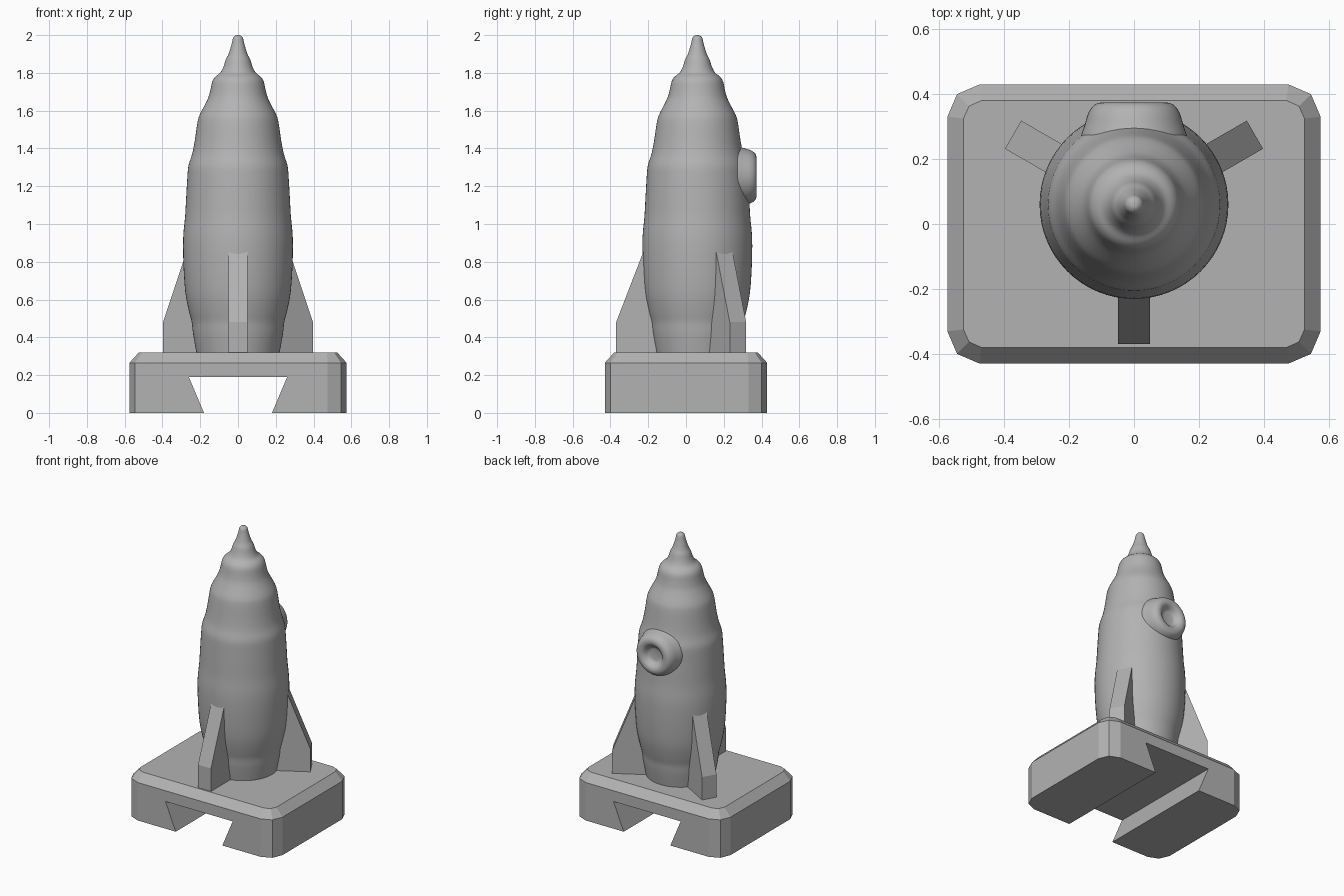
import bpy, bmesh, math
from mathutils import Matrix, Vector

if "Cube" in bpy.data.objects:
    bpy.data.objects.remove(bpy.data.objects["Cube"])

AXIS_Y = 0.06  # rocket axis offset from the base centre

grey = bpy.data.materials.new("plain grey")
grey.diffuse_color = (0.45, 0.45, 0.45, 1)
grey.use_nodes = True
grey.node_tree.nodes["Principled BSDF"].inputs["Base Color"].default_value = grey.diffuse_color


def finish(name, bm, smooth=None):
    bmesh.ops.recalc_face_normals(bm, faces=bm.faces[:])
    mesh = bpy.data.meshes.new(name)
    bm.to_mesh(mesh)
    bm.free()
    ob = bpy.data.objects.new(name, mesh)
    bpy.context.collection.objects.link(ob)
    mesh.materials.append(grey)
    bpy.ops.object.select_all(action='DESELECT')
    ob.select_set(True)
    bpy.context.view_layer.objects.active = ob
    if smooth:
        bpy.ops.object.shade_smooth_by_angle(angle=math.radians(smooth))
    return ob


def loft(bm, rings):
    """Skin closed rings of equal length and cap both ends."""
    vs = [[bm.verts.new(p) for p in ring] for ring in rings]
    n = len(vs[0])
    for a, b in zip(vs, vs[1:]):
        for i in range(n):
            j = (i + 1) % n
            bm.faces.new((a[i], a[j], b[j], b[i]))
    bm.faces.new(vs[0])
    bm.faces.new(vs[-1])


def spline(pts, steps):
    """Smooth curve through the profile points."""
    p = [Vector(q) for q in pts]
    p = [2 * p[0] - p[1]] + p + [2 * p[-1] - p[-2]]
    out = []
    for a, b, c, d in zip(p, p[1:], p[2:], p[3:]):
        for k in range(steps):
            t = k / steps
            out.append(0.5 * (2 * b + (c - a) * t + (2 * a - 5 * b + 4 * c - d) * t ** 2
                              + (3 * b - a - 3 * c + d) * t ** 3))
    return out + [p[-2]]


def lathe(pts, segs, steps):
    """Turn (radius, height) points about z."""
    bm = bmesh.new()
    loft(bm, [[(r * math.cos(2 * math.pi * i / segs), r * math.sin(2 * math.pi * i / segs), h)
               for i in range(segs)] for r, h in spline(pts, steps)])
    return bm


def prism(bm, outline, half):
    """Extrude an (x, z) outline from y = -half to y = half."""
    loft(bm, [[(x, s * half, z) for x, z in outline] for s in (-1, 1)])


# Base block with cut corners and a chamfered top edge
def base_ring(z, inset, cut, mid):
    hx, hy = 0.575 - inset, 0.43 - inset
    corner = [(hx, hy - cut), (hx - mid, hy - mid), (hx - cut, hy)]
    ring = []
    for sx, sy in ((1, 1), (-1, 1), (-1, -1), (1, -1)):
        pts = [(sx * x, sy * y, z) for x, y in corner]
        ring += pts if sx * sy > 0 else pts[::-1]
    return ring


bm = bmesh.new()
loft(bm, [base_ring(0, 0, 0.1, 0.03), base_ring(0.265, 0, 0.1, 0.03),
          base_ring(0.32, 0.05, 0.055, 0.017)])
base = finish("base", bm)

# Dovetail slot through the underside
bm = bmesh.new()
s = 0.08 / 0.19
prism(bm, [(-0.18 + 0.1 * s, -0.1), (0.18 - 0.1 * s, -0.1), (0.26, 0.19), (-0.26, 0.19)], 0.6)
cutter = finish("slot_cutter", bm)
cutter.hide_render = True
mod = base.modifiers.new("slot", 'BOOLEAN')
mod.operation, mod.object, mod.solver = 'DIFFERENCE', cutter, 'EXACT'
bpy.context.view_layer.objects.active = base
bpy.ops.object.modifier_apply(modifier="slot")
bpy.data.objects.remove(cutter)

# Rippled rocket body
body = [(0.217, 0.30), (0.238, 0.42), (0.245, 0.48), (0.26, 0.54), (0.279, 0.64), (0.289, 0.79),
        (0.29, 0.93), (0.28, 1.04), (0.275, 1.13), (0.268, 1.25), (0.262, 1.31), (0.243, 1.37),
        (0.229, 1.44), (0.214, 1.54), (0.202, 1.58), (0.176, 1.63), (0.157, 1.67), (0.146, 1.71),
        (0.136, 1.755), (0.12, 1.78), (0.095, 1.80), (0.078, 1.83), (0.065, 1.87), (0.05, 1.90),
        (0.033, 1.955), (0.026, 1.985), (0.013, 1.998), (0.002, 2.0)]
bm = lathe(body, 64, 3)
bm.transform(Matrix.Translation((0, AXIS_Y, 0)))
finish("rocket_body", bm, 60)

# Raised round porthole on the back
ring = [(0.16, 0.20), (0.165, 0.26), (0.152, 0.305), (0.14, 0.343), (0.123, 0.366), (0.1, 0.374),
        (0.078, 0.368), (0.06, 0.35), (0.045, 0.338), (0.002, 0.334)]
bm = lathe(ring, 48, 3)
bm.transform(Matrix.Translation((0, 0, 1.25)) @ Matrix.Rotation(-math.pi / 2, 4, 'X'))
finish("porthole_ring", bm, 60)

# Three fins spaced evenly about the axis
for name, angle in (("front_fin", -90), ("right_fin", 30), ("left_fin", 150)):
    bm = bmesh.new()
    prism(bm, [(0.15, 0.31), (0.43, 0.31), (0.43, 0.48), (0.285, 0.855), (0.15, 0.855)], 0.05)
    bm.transform(Matrix.Translation((0, AXIS_Y, 0)) @ Matrix.Rotation(math.radians(angle), 4, 'Z'))
    finish(name, bm)
